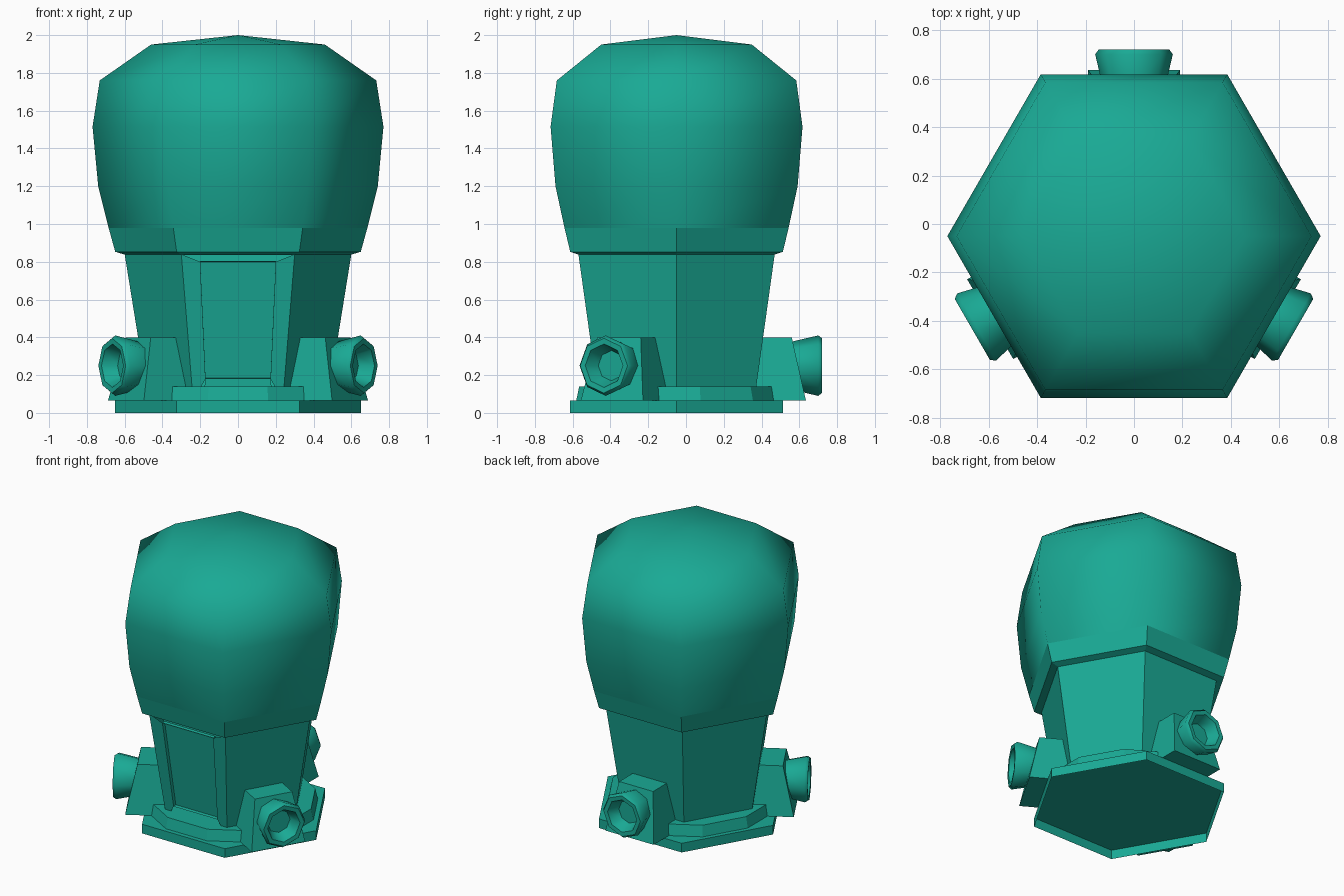
import bpy, bmesh, math
from mathutils import Matrix, Vector

if "Cube" in bpy.data.objects:
    bpy.data.objects.remove(bpy.data.objects["Cube"])

CY = -0.05                      # y of the hexagonal axis
mat = bpy.data.materials.new("teal")
mat.diffuse_color = (0.01, 0.40, 0.30, 1)
mat.use_nodes = True
mat.node_tree.nodes["Principled BSDF"].inputs["Base Color"].default_value = mat.diffuse_color


def finish(bm, name, smooth=False, matrix=None):
    if matrix:
        bm.transform(matrix)
    for f in bm.faces:
        f.smooth = smooth
    me = bpy.data.meshes.new(name)
    bm.to_mesh(me)
    bm.free()
    me.materials.append(mat)
    ob = bpy.data.objects.new(name, me)
    bpy.context.collection.objects.link(ob)
    return ob


def polygon(sides):
    step = 2 * math.pi / sides
    return [(math.cos(i * step), math.sin(i * step)) for i in range(sides)]


def loft(profile, outline, cap_start=False, cap_end=False):
    """Stack scaled copies of an outline; profile holds (radius, height)."""
    bm = bmesh.new()
    rings = []
    for r, z in profile:
        if r == 0:
            rings.append([bm.verts.new((0, 0, z))])
        else:
            rings.append([bm.verts.new((x * r, y * r, z)) for x, y in outline])
    n = len(outline)
    for a, b in zip(rings, rings[1:]):
        for i in range(n):
            j = (i + 1) % n
            if len(b) == 1:
                bm.faces.new((a[i], a[j], b[0]))
            else:
                bm.faces.new((a[i], a[j], b[j], b[i]))
    if cap_start:
        bm.faces.new(rings[0][::-1])
    if cap_end:
        bm.faces.new(rings[-1])
    bm.normal_update()
    return bm


HEX = polygon(6)
axis = Matrix.Translation((0, CY, 0))

# base plate, open underneath
finish(loft([(0.65, 0), (0.65, 0.065)], HEX, cap_end=True), "base_plate", matrix=axis)

# ledge: hexagon with cut corners
cut = []
for k in range(6):
    a = math.radians(60 * k)
    for t in (-0.127, 0.127):
        cut.append((0.54 * math.cos(a) - t * math.sin(a), 0.54 * math.sin(a) + t * math.cos(a)))
finish(loft([(1.0, 0.065), (0.97, 0.14)], cut, cap_end=True), "ledge", matrix=axis)

# tapered body with a recessed door panel in the front face
bm = loft([(0.475, 0.065), (0.60, 0.84)], HEX)
front = min(bm.faces, key=lambda f: f.normal.y)
n = front.normal.copy()
p0 = front.verts[0].co.copy()
bmesh.ops.inset_region(bm, faces=[front], thickness=0.05)
mid_z = sum(v.co.z for v in front.verts) / 4
for v in front.verts:
    s = math.copysign(1, v.co.x)
    x, z = (0.20, 0.80) if v.co.z > mid_z else (0.172, 0.18)
    y = p0.y - n.z * (z - p0.z) / n.y
    v.co = Vector((s * x, y, z))
door = bmesh.ops.extrude_face_region(bm, geom=[front])
for v in [g for g in door["geom"] if isinstance(g, bmesh.types.BMVert)]:
    v.co -= n * 0.025
if front.is_valid:
    bmesh.ops.delete(bm, geom=[front], context='FACES_ONLY')
finish(bm, "body", matrix=axis)

# collar band around the dome's lower edge
finish(loft([(0.59, 0.835), (0.65, 0.853), (0.685, 0.98)], HEX), "collar", matrix=axis)

# smooth dome
dome = [(0.685, 0.98), (0.74, 1.20), (0.77, 1.515), (0.732, 1.76), (0.46, 1.95), (0, 2.0)]
finish(loft(dome, HEX), "dome", smooth=True, matrix=axis)

# three outlets: wedge bracket plus flared octagonal nozzle
for i, angle in enumerate((90, 210, 330)):
    turn = axis @ Matrix.Rotation(math.radians(angle), 4, 'Z')
    bm = bmesh.new()
    low = [bm.verts.new(c) for c in ((0.40, -0.19, 0.065), (0.685, -0.19, 0.065),
                                     (0.685, 0.19, 0.065), (0.40, 0.19, 0.065))]
    top = [bm.verts.new(c) for c in ((0.40, -0.133, 0.40), (0.61, -0.133, 0.40),
                                     (0.61, 0.133, 0.40), (0.40, 0.133, 0.40))]
    bm.faces.new(low[::-1])
    bm.faces.new(top)
    for a in range(4):
        b = (a + 1) % 4
        bm.faces.new((low[a], low[b], top[b], top[a]))
    finish(bm, f"bracket_{i + 1}", matrix=turn)

    nozzle = [(0.125, 0.60), (0.16, 0.75), (0.145, 0.77), (0.115, 0.768), (0.08, 0.69)]
    place = turn @ Matrix.Translation((0, 0, 0.25)) @ Matrix.Rotation(math.pi / 2, 4, 'Y')
    ob = finish(loft(nozzle, polygon(8), cap_end=True), f"nozzle_{i + 1}", smooth=True, matrix=place)
    bpy.ops.object.select_all(action='DESELECT')
    ob.select_set(True)
    bpy.context.view_layer.objects.active = ob
    bpy.ops.object.shade_smooth_by_angle(angle=math.radians(50))
